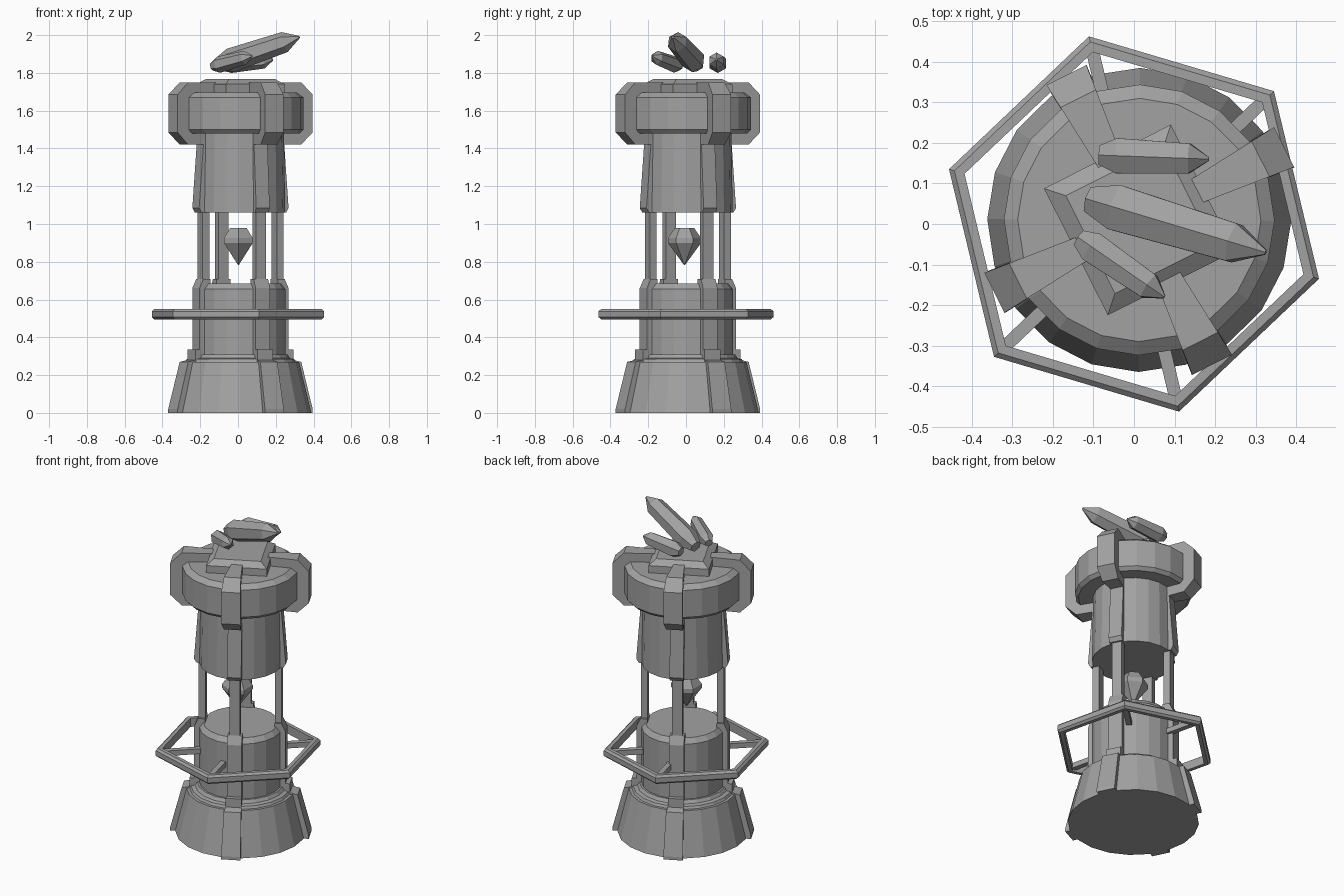
import bpy, bmesh, math
from mathutils import Vector, Matrix

if "Cube" in bpy.data.objects:
    bpy.data.objects.remove(bpy.data.objects["Cube"], do_unlink=True)

stone = bpy.data.materials.new("grey stone")
stone.use_nodes = True
GREY = (0.36, 0.36, 0.36, 1)
stone.diffuse_color = GREY
stone.node_tree.nodes["Principled BSDF"].inputs["Base Color"].default_value = GREY

TURN = math.radians(26.7)
TOWER = Matrix.Translation((0.013, 0.01, 0)) @ Matrix.Rotation(TURN, 4, "Z")


def finish(name, bm, matrix):
    bm.transform(matrix)
    bmesh.ops.recalc_face_normals(bm, faces=bm.faces)
    mesh = bpy.data.meshes.new(name)
    bm.to_mesh(mesh)
    bm.free()
    mesh.materials.append(stone)
    obj = bpy.data.objects.new(name, mesh)
    bpy.context.collection.objects.link(obj)
    return obj


def loft(bm, rings, close=False):
    """Skin a list of point rings, capping the ends unless they join up."""
    loops = [[bm.verts.new(p) for p in ring] for ring in rings]
    pairs = list(zip(loops, loops[1:]))
    if close:
        pairs.append((loops[-1], loops[0]))
    else:
        bm.faces.new(loops[0])
        bm.faces.new(loops[-1])
    for a, b in pairs:
        for i in range(len(a)):
            j = (i + 1) % len(a)
            bm.faces.new((a[i], a[j], b[j], b[i]))


def circle(r, z, sides, phase=0.5):
    step = math.tau / sides
    return [Vector((r * math.cos((i + phase) * step), r * math.sin((i + phase) * step), z))
            for i in range(sides)]


def turned(name, profile, sides=20, matrix=TOWER, phase=0.5):
    bm = bmesh.new()
    loft(bm, [circle(r, z, sides, phase) for r, z in profile])
    return finish(name, bm, matrix)


def four_ribs(name, profile, width, taper=0.0):
    """Extrude a radial outline to a width that may grow outward; repeat four times."""
    for k in range(4):
        bm = bmesh.new()
        sides = []
        for s in (-0.5, 0.5):
            sides.append([(r, s * (width + taper * r), z) for r, z in profile])
        loft(bm, sides)
        finish(f"{name}_{k + 1}", bm, TOWER @ Matrix.Rotation(k * math.pi / 2, 4, "Z"))


# Round bodies
turned("base", [(0.375, 0), (0.31, 0.27)])
turned("base_step", [(0.295, 0.265), (0.285, 0.285), (0.262, 0.29), (0.25, 0.31)])
turned("lower_drum", [(0.238, 0.26), (0.238, 0.655), (0.215, 0.685)])
turned("upper_drum", [(0.237, 1.06), (0.23, 1.5)])
turned("cap", [(0.315, 1.48), (0.334, 1.5), (0.334, 1.67), (0.3, 1.695)])

# Square pedestal on the cap
q = math.sqrt(2)
turned("pedestal", [(0.175 * q, 1.69), (0.175 * q, 1.74), (0.135 * q, 1.768)], 4)

# Ribs, posts and clamps, four of each
four_ribs("base_rib", [(0.3, 0), (0.4, 0), (0.4, 0.02), (0.335, 0.27), (0.29, 0.28),
                       (0.29, 0.335), (0.22, 0.335), (0.22, 0.2)], 0.04, 0.18)
four_ribs("lower_rib", [(0.2, 0.3), (0.264, 0.3), (0.264, 0.66), (0.24, 0.71),
                        (0.2, 0.71)], 0.085)
four_ribs("post", [(0.2, 0.66), (0.24, 0.66), (0.24, 1.08), (0.2, 1.08)], 0.06)
four_ribs("upper_rib", [(0.2, 1.06), (0.25, 1.06), (0.265, 1.085), (0.238, 1.44),
                        (0.2, 1.44)], 0.08)
four_ribs("clamp", [(0.13, 1.6), (0.13, 1.75), (0.335, 1.75), (0.4, 1.685), (0.4, 1.485),
                    (0.335, 1.42), (0.21, 1.42), (0.21, 1.6)], 0.034, 0.19)

# Six-sided hoop with a chamfered outer edge
HOOP = Matrix.Rotation(math.radians(43.5), 4, "Z")
bm = bmesh.new()
section = [(0.436, 0.495), (0.462, 0.495), (0.476, 0.507), (0.476, 0.538),
           (0.462, 0.55), (0.436, 0.55)]
loft(bm, [circle(r, z, 6, 0) for r, z in section], close=True)
finish("hoop", bm, HOOP)

# Struts reach four of the six hoop corners
for k in (0, 1, 3, 4):
    bm = bmesh.new()
    bmesh.ops.create_cube(bm, size=1)
    bmesh.ops.scale(bm, vec=(0.24, 0.032, 0.032), verts=bm.verts)
    bmesh.ops.translate(bm, vec=(0.33, 0, 0.522), verts=bm.verts)
    finish(f"strut_{k}", bm, HOOP @ Matrix.Rotation(k * math.pi / 3, 4, "Z"))

# Hanging gem
turned("gem", [(0.05, 0.98), (0.088, 0.925), (0.088, 0.9), (0.002, 0.782)], 6,
       Matrix.Translation((0.002, -0.008, 0)))


# Loose crystals above the pedestal
def crystal(name, start, tip, radius):
    start, tip = Vector(start), Vector(tip)
    axis = tip - start
    length = axis.length
    place = Matrix.Translation(start) @ axis.to_track_quat("Z", "Y").to_matrix().to_4x4()
    shape = [(0.55, 0), (1, 0.16), (0.85, 0.82), (0.1, 1)]
    turned(name, [(radius * r, length * t) for r, t in shape], 6, place)


crystal("large_crystal", (-0.11, 0.06, 1.842), (0.325, -0.07, 1.99), 0.065)
crystal("back_crystal", (-0.085, 0.17, 1.845), (0.185, 0.16, 1.87), 0.05)
crystal("front_crystal", (-0.135, -0.035, 1.835), (0.075, -0.18, 1.89), 0.044)
